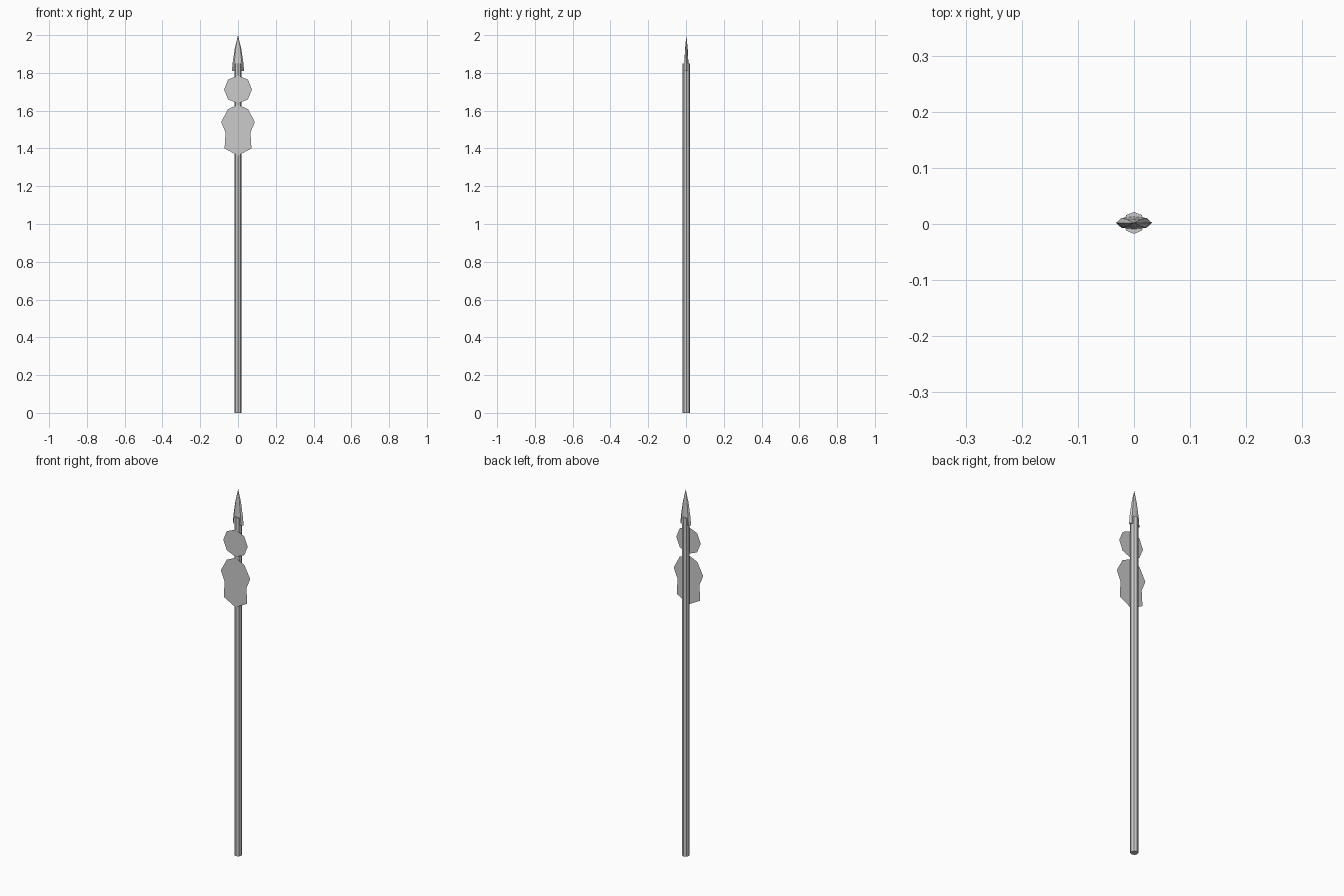
import bpy, math

if "Cube" in bpy.data.objects:
    bpy.data.objects.remove(bpy.data.objects["Cube"])

CY = 0.002  # shaft axis sits just behind the flat plates


def make(name, verts, faces):
    me = bpy.data.meshes.new(name)
    me.from_pydata(verts, [], faces)
    me.update()
    ob = bpy.data.objects.new(name, me)
    bpy.context.collection.objects.link(ob)
    return ob


def plate(name, half, y):
    # half outline runs top centre -> bottom centre, mirrored across x
    pts = half + [(-x, z) for x, z in reversed(half[1:-1])]
    return make(name, [(x, y, z) for x, z in pts], [list(range(len(pts)))[::-1]])


# eight-sided shaft
bpy.ops.mesh.primitive_cylinder_add(vertices=8, radius=0.0195, depth=1.85,
                                    location=(0, CY, 0.925))
bpy.context.object.name = "shaft"

# spear blade: flattened rings tapering to a point
rings = [(1.81, 0.032, 0.011), (1.85, 0.029, 0.011), (1.93, 0.017, 0.007)]
verts = []
for z, w, d in rings:
    verts += [(w, CY, z), (w * 0.7, CY + d * 0.8, z), (0, CY + d, z), (-w * 0.7, CY + d * 0.8, z),
              (-w, CY, z), (-w * 0.7, CY - d * 0.8, z), (0, CY - d, z), (w * 0.7, CY - d * 0.8, z)]
n = 8
faces = [[r * n + i, r * n + (i + 1) % n, (r + 1) * n + (i + 1) % n, (r + 1) * n + i]
         for r in range(2) for i in range(n)]
verts.append((0, CY, 2.0))
faces += [[2 * n + i, 2 * n + (i + 1) % n, 3 * n] for i in range(n)]
faces.append(list(range(n))[::-1])
make("blade", verts, faces)

# flat ornament plates on the front
R, ZC = 0.074, 1.712
disc = [(R * math.sin(i * math.pi / 4), ZC + R * math.cos(i * math.pi / 4)) for i in range(5)]
shield = [(0, 1.632), (0.053, 1.608), (0.089, 1.54), (0.066, 1.484), (0.071, 1.40), (0, 1.362)]
plate("upper_plate", disc, -0.0215)
plate("lower_plate", shield, -0.0215)
